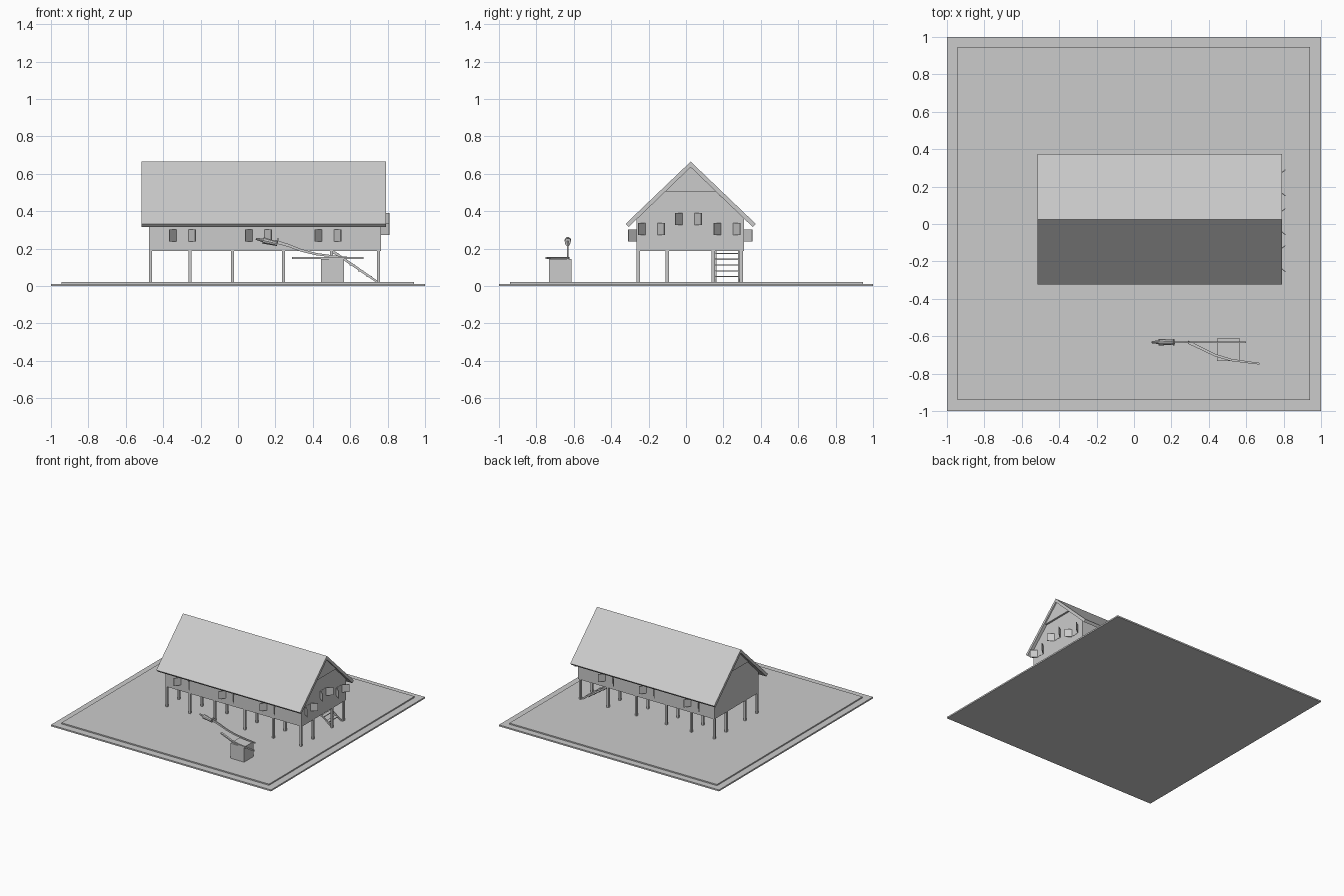
import bpy
import bmesh
import math
from mathutils import Vector, Matrix

if "Cube" in bpy.data.objects:
    bpy.data.objects.remove(bpy.data.objects["Cube"])

grey = bpy.data.materials.new("light grey")
grey.use_nodes = True
COLOUR = (0.6, 0.6, 0.6, 1)
grey.diffuse_color = COLOUR
grey.node_tree.nodes["Principled BSDF"].inputs["Base Color"].default_value = COLOUR


def finish(name, bm):
    bmesh.ops.recalc_face_normals(bm, faces=bm.faces)
    mesh = bpy.data.meshes.new(name)
    bm.to_mesh(mesh)
    bm.free()
    mesh.materials.append(grey)
    ob = bpy.data.objects.new(name, mesh)
    bpy.context.collection.objects.link(ob)
    return ob


def prism(name, points, sweep):
    """Extrude a flat outline along a vector."""
    bm = bmesh.new()
    face = bm.faces.new([bm.verts.new(p) for p in points])
    ext = bmesh.ops.extrude_face_region(bm, geom=[face])
    moved = [g for g in ext["geom"] if isinstance(g, bmesh.types.BMVert)]
    bmesh.ops.translate(bm, verts=moved, vec=Vector(sweep))
    return finish(name, bm)


def box(name, x0, x1, y0, y1, z0, z1):
    outline = [(x0, y0, z0), (x1, y0, z0), (x1, y1, z0), (x0, y1, z0)]
    return prism(name, outline, (0, 0, z1 - z0))


def strip(path, half):
    """Outline of a ribbon tapering to the end of a 2D path."""
    n = len(path) - 1
    up = [(a, b + half * (1 - 0.5 * i / n)) for i, (a, b) in enumerate(path)]
    low = [(a, b - half * (1 - 0.5 * i / n)) for i, (a, b) in enumerate(path)]
    return up + low[::-1]


# Ground
box("ground_base", -1, 1, -1, 1, 0, 0.012)
box("ground_slab", -0.945, 0.942, -0.942, 0.947, 0.012, 0.022)

# House body: gabled block raised on posts
MID, X0, X1 = 0.025, -0.475, 0.765
Y0, Y1 = MID - 0.29, MID + 0.285
FLOOR = 0.188
body = [(Y0, FLOOR), (Y1, FLOOR), (Y1, 0.362), (MID, 0.632), (Y0, 0.362)]
prism("house_walls", [(X0, y, z) for y, z in body], (X1 - X0, 0, 0))

# Projecting upper gable boards
gable = [(MID - 0.138, 0.505), (MID + 0.138, 0.505), (MID, 0.636)]
for name, x, dx in (("gable_board_left", X1, 0.015), ("gable_board_right", X0, -0.015)):
    prism(name, [(x, y, z) for y, z in gable], (dx, 0, 0))

# Roof slabs
for name, s in (("roof_front", -1), ("roof_back", 1)):
    section = [(0, 0.665), (0.348, 0.332), (0.332, 0.315), (0, 0.635)]
    prism(name, [(-0.517, MID + s * y, z) for y, z in section], (1.308, 0, 0))

# Posts
for x in (-0.467, -0.257, -0.03, 0.243, 0.5, 0.752):
    for y in (-0.255, -0.1, 0.145, 0.295):
        box("post", x - 0.008, x + 0.008, y - 0.009, y + 0.009, 0.02, FLOOR + 0.005)

# Stairs under the house
for y in (0.154, 0.278):
    side = [(0.755, 0.022), (0.735, 0.022), (0.49, FLOOR), (0.515, FLOOR)]
    prism("stair_stringer", [(x, y, z) for x, z in side], (0, 0.008, 0))
for i in range(5):
    z = 0.05 + 0.031 * i
    x = 0.745 - (z - 0.022) * 1.45
    box("stair_tread", x - 0.018, x + 0.012, 0.158, 0.282, z - 0.003, z + 0.003)


# Open shutters, in pairs hinged on either side of a window
def shutters(centre, along, out, z):
    c, a, o = Vector(centre), Vector(along), Vector(out)
    for s in (-1, 1):
        hinge = c + a * s * 0.032
        tip = hinge + a * s * 0.036 + o * 0.046
        thick = (a * s * 0.046 - o * 0.036).normalized() * 0.005
        prism("shutter", [hinge, tip, tip + thick, hinge + thick], (0, 0, 0.063))
    w = a * 0.032
    prism("window_panel", [c - w, c + w, c + w + o * 0.002, c - w + o * 0.002], (0, 0, 0.063))


for x in (-0.297, 0.109, 0.481):
    shutters((x, Y0, 0.238), (1, 0, 0), (0, -1, 0), 0)
    shutters((x, Y1, 0.238), (1, 0, 0), (0, 1, 0), 0)
for y, z in ((-0.185, 0.273), (0.22, 0.273), (0.013, 0.327)):
    shutters((X1, y, z), (0, 1, 0), (1, 0, 0), 0)

# Pedestal with a sword and its sheath
box("pedestal", 0.443, 0.568, -0.732, -0.612, 0.02, 0.145)
blade = [(0.2, 0.237), (0.27, 0.217), (0.34, 0.19), (0.42, 0.17), (0.5, 0.16), (0.6, 0.15)]
prism("sword_blade", [(x, -0.636, z) for x, z in strip(blade, 0.009)], (0, 0.008, 0))
sheath = [(0.29, -0.632), (0.36, -0.665), (0.43, -0.7), (0.52, -0.727), (0.6, -0.738), (0.672, -0.747)]
prism("sword_sheath", [(x, y, 0.145) for x, y in strip(sheath, 0.009)], (0, 0, 0.01))


def handle_part(name, centre, r1, r2, length):
    bm = bmesh.new()
    turn = Matrix.Rotation(math.radians(103), 4, "Y")
    bmesh.ops.create_cone(bm, cap_ends=True, segments=10, radius1=r1, radius2=r2,
                          depth=length, matrix=Matrix.Translation(centre) @ turn)
    return finish(name, bm)


handle_part("sword_handle", (0.172, -0.632, 0.235), 0.018, 0.013, 0.08)
handle_part("sword_pommel", (0.115, -0.632, 0.248), 0.006, 0.01, 0.04)
handle_part("sword_guard", (0.212, -0.632, 0.24), 0.017, 0.017, 0.006)
